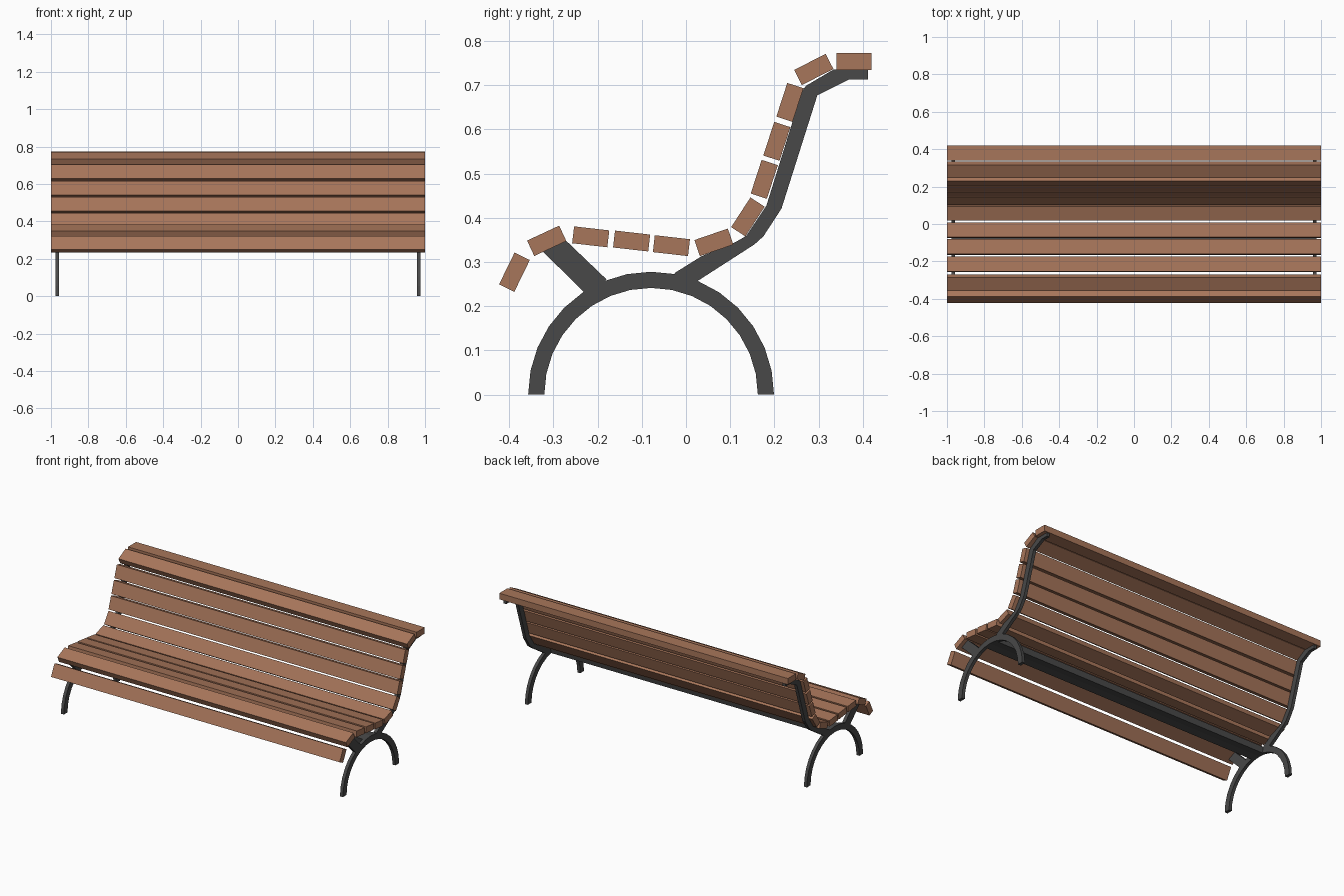
import bpy, math

if "Cube" in bpy.data.objects:
    bpy.data.objects.remove(bpy.data.objects["Cube"])


def material(name, rgb):
    m = bpy.data.materials.new(name)
    m.diffuse_color = (*rgb, 1)
    m.use_nodes = True
    m.node_tree.nodes["Principled BSDF"].inputs["Base Color"].default_value = m.diffuse_color
    return m


wood = material("brown wood", (0.39, 0.18, 0.103))
metal = material("dark grey metal", (0.065, 0.065, 0.065))


def extrude(name, profile, x0, x1, mat):
    """Prism along x from a (y, z) outline."""
    n = len(profile)
    area = sum(profile[i][0] * profile[(i + 1) % n][1] - profile[(i + 1) % n][0] * profile[i][1]
               for i in range(n))
    if area < 0:
        profile = profile[::-1]
    verts = [(x, y, z) for x in (x0, x1) for y, z in profile]
    faces = [list(range(n))[::-1], list(range(n, 2 * n))]
    faces += [(i, (i + 1) % n, (i + 1) % n + n, i + n) for i in range(n)]
    mesh = bpy.data.meshes.new(name)
    mesh.from_pydata(verts, [], faces)
    mesh.materials.append(mat)
    ob = bpy.data.objects.new(name, mesh)
    bpy.context.collection.objects.link(ob)
    return ob


def arc(radius, i0, i1, cy=-0.079, steps=16):
    return [(cy - radius * math.cos(math.pi * i / steps), radius * math.sin(math.pi * i / steps))
            for i in range(i0, i1 + 1)]


# Wooden slats: y, z, tilt in degrees
slats = [
    (-0.388, 0.277, 64), (-0.315, 0.348, 25), (-0.2155, 0.357, -6.5),
    (-0.123, 0.3475, -6.5), (-0.033, 0.337, -6.5), (0.063, 0.3445, 19),
    (0.140, 0.402, 57), (0.177, 0.487, 72), (0.2055, 0.573, 72),
    (0.235, 0.661, 72), (0.289, 0.7355, 27), (0.380, 0.7535, 0),
]
W, T = 0.04, 0.0192
for k, (y, z, deg) in enumerate(slats):
    c, s = math.cos(math.radians(deg)), math.sin(math.radians(deg))
    box = [(y + a * c - b * s, z + a * s + b * c)
           for a, b in ((-W, -T), (W, -T), (W, T), (-W, T))]
    extrude(f"slat_{k + 1}", box, -1, 1, wood)

# Side frame outlines: arched legs, front arm, curved back support
R, r = 0.278, 0.2415
arch = arc(R, 0, 16) + arc(r, 0, 16)[::-1]
front_arm = [(-0.326, 0.326), (-0.272, 0.349), (-0.180, 0.261), (-0.200, 0.235), (-0.231, 0.232)]
back_support = [
    (0.026, 0.257), (0.096, 0.302), (0.155, 0.340), (0.175, 0.358), (0.216, 0.421),
    (0.297, 0.677), (0.369, 0.713), (0.412, 0.713), (0.412, 0.735), (0.333, 0.735),
    (0.272, 0.699), (0.263, 0.688), (0.182, 0.428), (0.136, 0.359), (0.110, 0.344),
    (0.035, 0.313), (-0.026, 0.275), (-0.010, 0.255),
]
for side, a, b in (("left", -0.977, -0.957), ("right", 0.957, 0.977)):
    extrude(f"{side}_arched_legs", arch, a, b, metal)
    extrude(f"{side}_front_arm", front_arm, a, b, metal)
    extrude(f"{side}_back_support", back_support, a, b, metal)

# Cross beam joining the tops of the arches
extrude("cross_beam", arc(R, 7, 9) + arc(r, 7, 9)[::-1], -0.957, 0.957, metal)
